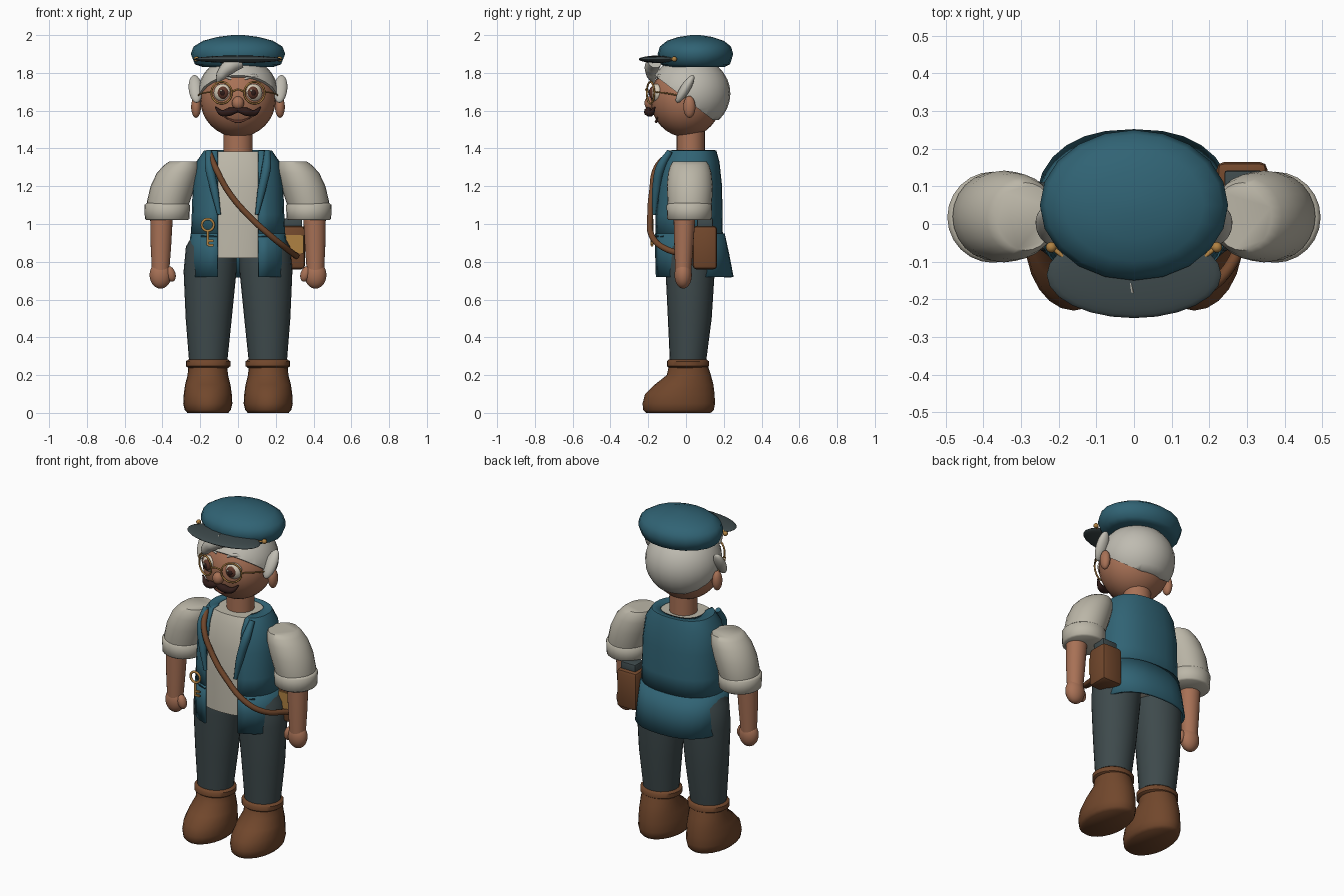
import bpy, bmesh, math
from mathutils import Matrix, Vector, Euler

if "Cube" in bpy.data.objects:
    bpy.data.objects.remove(bpy.data.objects["Cube"])


def material(name, r, g, b):
    m = bpy.data.materials.new(name)
    m.use_nodes = True
    m.diffuse_color = (r, g, b, 1)
    bsdf = next(n for n in m.node_tree.nodes if n.type == "BSDF_PRINCIPLED")
    bsdf.inputs["Base Color"].default_value = (r, g, b, 1)
    bsdf.inputs["Roughness"].default_value = 0.7
    return m


TEAL = material("teal cloth", .03, .125, .175)
LINEN = material("linen", .50, .47, .39)
HAIR = material("silver hair", .52, .50, .44)
SLATE = material("slate cloth", .048, .068, .072)
SKIN = material("skin", .39, .165, .092)
LEATHER = material("brown leather", .165, .063, .025)
GOLD = material("old gold", .43, .22, .055)
DARK = material("dark brown", .03, .012, .01)
CREAM = material("eye cream", .68, .60, .48)
IRIS = material("iris brown", .12, .04, .025)


def finish(ob, mat, angle=50):
    ob.data.materials.clear()
    ob.data.materials.append(mat)
    bpy.ops.object.select_all(action="DESELECT")
    ob.select_set(True)
    bpy.context.view_layer.objects.active = ob
    if ob.type == "CURVE":
        bpy.ops.object.convert(target="MESH")
        ob = bpy.context.view_layer.objects.active
    bpy.ops.object.shade_smooth_by_angle(angle=math.radians(angle))
    return ob


def from_bmesh(name, bm, mat, angle=50):
    bmesh.ops.recalc_face_normals(bm, faces=bm.faces)
    me = bpy.data.meshes.new(name)
    bm.to_mesh(me)
    bm.free()
    ob = bpy.data.objects.new(name, me)
    bpy.context.collection.objects.link(ob)
    return finish(ob, mat, angle)


def ball(name, mat, centre, radii, rot=(0, 0, 0), cuts=()):
    """Ellipsoid, optionally sliced by planes (point, normal), keeping the normal side."""
    bm = bmesh.new()
    m = Matrix.LocRotScale(Vector(centre), Euler(rot), Vector(radii))
    bmesh.ops.create_uvsphere(bm, u_segments=24, v_segments=16, radius=1, matrix=m)
    for point, normal in cuts:
        res = bmesh.ops.bisect_plane(bm, geom=bm.verts[:] + bm.edges[:] + bm.faces[:],
                                     plane_co=point, plane_no=normal, clear_inner=True)
        rim = [e for e in res["geom_cut"] if isinstance(e, bmesh.types.BMEdge)]
        bmesh.ops.holes_fill(bm, edges=rim)
    return from_bmesh(name, bm, mat)


def loft(name, mat, rings, gap=0, power=1.0, n=24):
    """Stack of rounded rings (z, x, y, rx, ry); a gap leaves the front open."""
    bm = bmesh.new()
    rows = []
    for z, cx, cy, rx, ry in rings:
        start = math.asin(min(1, gap / rx) ** (1 / power))
        row = []
        for i in range(n + 1 if gap else n):
            a = start + (2 * math.pi - 2 * start) * i / n
            s, c = math.sin(a), math.cos(a)
            row.append(bm.verts.new((cx + rx * math.copysign(abs(s) ** power, s),
                                     cy - ry * math.copysign(abs(c) ** power, c), z)))
        rows.append(row)
    for low, high in zip(rows, rows[1:]):
        for i in range(n):
            j = (i + 1) % len(low)
            bm.faces.new((low[i], low[j], high[j], high[i]))
    if not gap:
        bm.faces.new(rows[0])
        bm.faces.new(rows[-1])
    return from_bmesh(name, bm, mat)


def tube(name, mat, points, radii, cyclic=False):
    cu = bpy.data.curves.new(name, "CURVE")
    cu.dimensions = "3D"
    cu.bevel_depth = 1
    cu.bevel_resolution = 3
    cu.resolution_u = 6
    cu.use_fill_caps = True
    sp = cu.splines.new("BEZIER")
    sp.bezier_points.add(len(points) - 1)
    sp.use_cyclic_u = cyclic
    for i, (bp, co) in enumerate(zip(sp.bezier_points, points)):
        bp.co = co
        bp.handle_left_type = bp.handle_right_type = "AUTO"
        bp.radius = radii[i] if isinstance(radii, tuple) else radii
    ob = bpy.data.objects.new(name, cu)
    bpy.context.collection.objects.link(ob)
    return finish(ob, mat)


def hoop(name, mat, centre, r, thick, turn=0):
    """Upright ring facing the front, turned about z."""
    pts = []
    for i in range(8):
        a = i * math.pi / 4
        p = Matrix.Rotation(turn, 3, "Z") @ Vector((r * math.cos(a), 0, r * math.sin(a)))
        pts.append(p + Vector(centre))
    return tube(name, mat, pts, thick, True)


def box(name, mat, centre, size, bevel=.02):
    bm = bmesh.new()
    bmesh.ops.create_cube(bm, size=1, matrix=Matrix.LocRotScale(Vector(centre), None, Vector(size)))
    if bevel:
        bmesh.ops.bevel(bm, geom=bm.edges[:], offset=bevel, segments=2, affect="EDGES", profile=.5)
    return from_bmesh(name, bm, mat, 35)


# Torso: shirt, open waistcoat and flared coat skirt
loft("shirt", LINEN, [(.82, 0, .01, .22, .175), (1.05, 0, .01, .233, .17), (1.2, 0, .015, .228, .164),
                      (1.33, 0, .02, .205, .143), (1.385, 0, .025, .165, .122)], power=.85)
vest = loft("waistcoat", TEAL, [(.93, 0, .01, .25, .185), (1.05, 0, .01, .245, .183), (1.2, 0, .015, .24, .176),
                                (1.33, 0, .02, .22, .157), (1.39, 0, .025, .18, .135), (1.392, 0, .03, .125, .1)],
            gap=.11, power=.85)
skirt = loft("coat_skirt", TEAL, [(.72, 0, .04, .262, .212), (.84, 0, .027, .258, .202), (.95, 0, .015, .252, .19)],
             gap=.11, power=.85)
for ob in (vest, skirt):
    mod = ob.modifiers.new("thickness", "SOLIDIFY")
    mod.thickness = .012
    mod.offset = -1
loft("neck", SKIN, [(1.34, 0, .025, .078, .075), (1.52, 0, .025, .078, .075)])

# Head, hair and face
ball("head", SKIN, (0, 0, 1.66), (.2, .188, .2))
ball("hair", HAIR, (0, .02, 1.69), (.213, .215, .2),
     cuts=[((0, 0, 1.55), (0, 0, 1)), ((0, 0, 1.66), (0, .13, .17))])
tube("forelock", HAIR, [(.01, -.165, 1.86), (-.05, -.18, 1.83), (-.09, -.18, 1.785), (-.11, -.17, 1.74)],
     (.038, .04, .028, .004))
ball("nose", SKIN, (0, -.19, 1.64), (.032, .03, .036))
tube("mouth", IRIS, [(-.07, -.15, 1.565), (0, -.158, 1.542), (.07, -.15, 1.565)], (.003, .008, .003))
tube("glasses_bridge", GOLD, [(-.032, -.203, 1.70), (0, -.212, 1.712), (.032, -.203, 1.70)], .005)

for s, side in ((1, "left_"), (-1, "right_")):
    ball(side + "ear", SKIN, (s * .222, .018, 1.62), (.026, .032, .058))
    ball(side + "hair_tuft", HAIR, (s * .225, -.005, 1.715), (.036, .026, .085), (-.55, s * .1, 0))
    ball(side + "eye", CREAM, (s * .083, -.157, 1.695), (.047, .03, .047), (0, 0, s * .3))
    ball(side + "iris", IRIS, (s * .08, -.174, 1.695), (.031, .022, .034), (0, 0, s * .3))
    ball(side + "pupil", DARK, (s * .08, -.188, 1.695), (.016, .012, .018))
    ball(side + "eye_glint", CREAM, (s * .08 - .01, -.198, 1.706), (.006, .005, .006))
    hoop(side + "glasses_rim", GOLD, (s * .087, -.188, 1.695), .057, .005, s * .35)
    tube(side + "glasses_arm", GOLD, [(s * .14, -.168, 1.70), (s * .195, -.09, 1.69), (s * .22, .01, 1.67)], .004)
    tube(side + "eyebrow", HAIR, [(s * .035, -.152, 1.767), (s * .08, -.142, 1.783), (s * .13, -.11, 1.768)],
         (.006, .011, .004))
    tube(side + "moustache", DARK, [(0, -.197, 1.606), (s * .045, -.2, 1.594), (s * .085, -.185, 1.588),
                                    (s * .12, -.165, 1.618)], (.014, .023, .017, .004))

# Cap with visor
loft("cap", TEAL, [(1.832, 0, .05, .19, .155), (1.845, 0, .05, .228, .183), (1.9, 0, .05, .25, .2),
                   (1.94, 0, .05, .235, .188), (1.97, 0, .05, .185, .15), (1.99, 0, .05, .11, .09),
                   (2.0, 0, .05, .03, .025)], n=20)
ball("visor", SLATE, (0, -.135, 1.872), (.232, .115, .02))
tube("cap_cord", GOLD, [(-.222, -.06, 1.872), (-.13, -.125, 1.877), (0, -.155, 1.88), (.13, -.125, 1.877),
                        (.222, -.06, 1.872)], .006)

# Arms, legs, boots and lapels
for s, side in ((1, "left_"), (-1, "right_")):
    ball(side + "cap_button", GOLD, (s * .22, -.062, 1.873), (.014, .014, .014))
    loft(side + "sleeve", LINEN, [(1.06, s * .378, .018, .103, .11), (1.12, s * .368, .02, .114, .118),
                                  (1.2, s * .345, .02, .118, .122), (1.27, s * .318, .02, .112, .115),
                                  (1.31, s * .298, .02, .095, .103), (1.33, s * .288, .02, .078, .09)])
    loft(side + "sleeve_cuff", LINEN, [(1.02, s * .375, .018, .108, .108), (1.028, s * .375, .018, .118, .118),
                                       (1.1, s * .375, .018, .121, .121), (1.11, s * .375, .018, .11, .11)])
    loft(side + "forearm", SKIN, [(.74, s * .41, -.015, .045, .042), (.88, s * .408, -.012, .054, .05),
                                  (1.04, s * .405, -.008, .06, .058)])
    ball(side + "hand", SKIN, (s * .41, -.015, .73), (.058, .046, .072))
    ball(side + "thumb", SKIN, (s * .357, -.025, .735), (.026, .026, .042), (0, s * .3, 0))
    loft(side + "trouser_leg", SLATE, [(.26, s * .158, .01, .1, .095), (.5, s * .155, .02, .122, .116),
                                       (.75, s * .148, .022, .14, .13), (.88, s * .142, .022, .134, .13),
                                       (.96, s * .13, .02, .1, .1)])
    loft(side + "boot", LEATHER, [(0, s * .16, -.04, .108, .17), (.015, s * .16, -.04, .122, .187),
                                  (.05, s * .16, -.038, .13, .192), (.1, s * .16, -.033, .127, .184),
                                  (.15, s * .16, -.01, .12, .155), (.2, s * .16, .015, .107, .117),
                                  (.26, s * .16, .012, .102, .1)])
    loft(side + "boot_cuff", LEATHER, [(.238, s * .158, .01, .105, .1), (.247, s * .158, .01, .118, .111),
                                       (.273, s * .158, .01, .118, .111), (.283, s * .158, .01, .105, .1)])
    tube(side + "lapel", TEAL, [(s * .155, -.085, 1.385), (s * .15, -.135, 1.3), (s * .125, -.158, 1.18),
                                (s * .1, -.168, 1.05)], (.016, .025, .022, .01))

# Satchel with strap
box("satchel", LEATHER, (.287, .1, .875), (.135, .13, .23))
box("satchel_lid", SLATE, (.29, .1, 1.0), (.1, .085, .06), .008)
box("satchel_front_plate", GOLD, (.298, .032, .893), (.095, .009, .1), 0)
tube("shoulder_strap", LEATHER, [(-.15, -.09, 1.37), (-.12, -.155, 1.3), (-.05, -.18, 1.17), (.06, -.19, 1.04),
                                 (.17, -.182, .94), (.25, -.12, .875), (.31, .03, .83)], .016)

# Key hanging on the coat
hoop("key_bow", GOLD, (-.16, -.18, .995), .031, .007)
tube("key_shaft", GOLD, [(-.16, -.18, .965), (-.16, -.18, .885)], .007)
for z in (.888, .912):
    box("key_tooth", GOLD, (-.145, -.18, z), (.03, .01, .012), 0)
